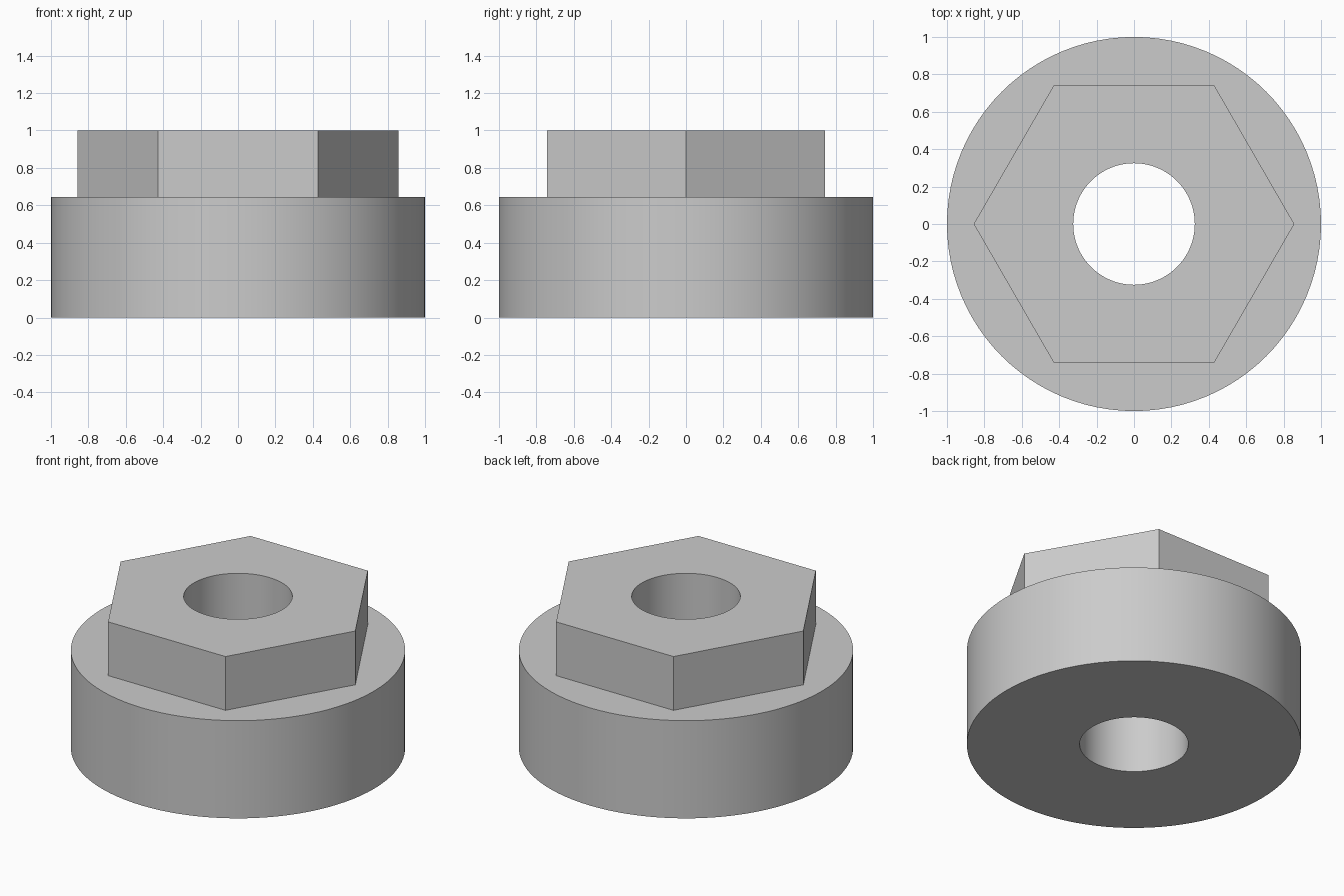
import bpy
import bmesh
from math import cos, sin, pi, radians

cube = bpy.data.objects.get("Cube")
if cube:
    bpy.data.objects.remove(cube, do_unlink=True)

SEGMENTS = 96
BORE, FLANGE, HEX = 0.325, 1.0, 0.857
SHOULDER, TOP = 0.645, 1.0

steel = bpy.data.materials.new("plain grey")
steel.use_nodes = True
grey = (0.6, 0.6, 0.6, 1)
steel.diffuse_color = grey
steel.node_tree.nodes["Principled BSDF"].inputs["Base Color"].default_value = grey


def round_radius(size):
    return lambda angle: size


def hex_radius(size):
    # Distance to a hexagon outline with corners on the x axis
    return lambda angle: size * cos(pi / 6) / cos(angle % (pi / 3) - pi / 6)


def ring(bm, radius, z):
    verts = []
    for i in range(SEGMENTS):
        a = 2 * pi * i / SEGMENTS
        r = radius(a)
        verts.append(bm.verts.new((r * cos(a), r * sin(a), z)))
    return verts


# Closed section: bore, round base, shoulder and hexagonal head
section = [
    (round_radius(BORE), 0),
    (round_radius(FLANGE), 0),
    (round_radius(FLANGE), SHOULDER),
    (hex_radius(HEX), SHOULDER),
    (hex_radius(HEX), TOP),
    (round_radius(BORE), TOP),
]
bm = bmesh.new()
rings = [ring(bm, radius, z) for radius, z in section]
for k, lower in enumerate(rings):
    upper = rings[(k + 1) % len(rings)]
    for i in range(SEGMENTS):
        j = (i + 1) % SEGMENTS
        bm.faces.new((lower[i], lower[j], upper[j], upper[i]))
bmesh.ops.recalc_face_normals(bm, faces=bm.faces)

mesh = bpy.data.meshes.new("hex_flange_nut")
bm.to_mesh(mesh)
bm.free()
mesh.materials.append(steel)
nut = bpy.data.objects.new("hex_flange_nut", mesh)
bpy.context.collection.objects.link(nut)

# Smooth round walls, sharp rims and hexagon corners
bpy.ops.object.select_all(action='DESELECT')
nut.select_set(True)
bpy.context.view_layer.objects.active = nut
bpy.ops.object.shade_smooth_by_angle(angle=radians(30))
